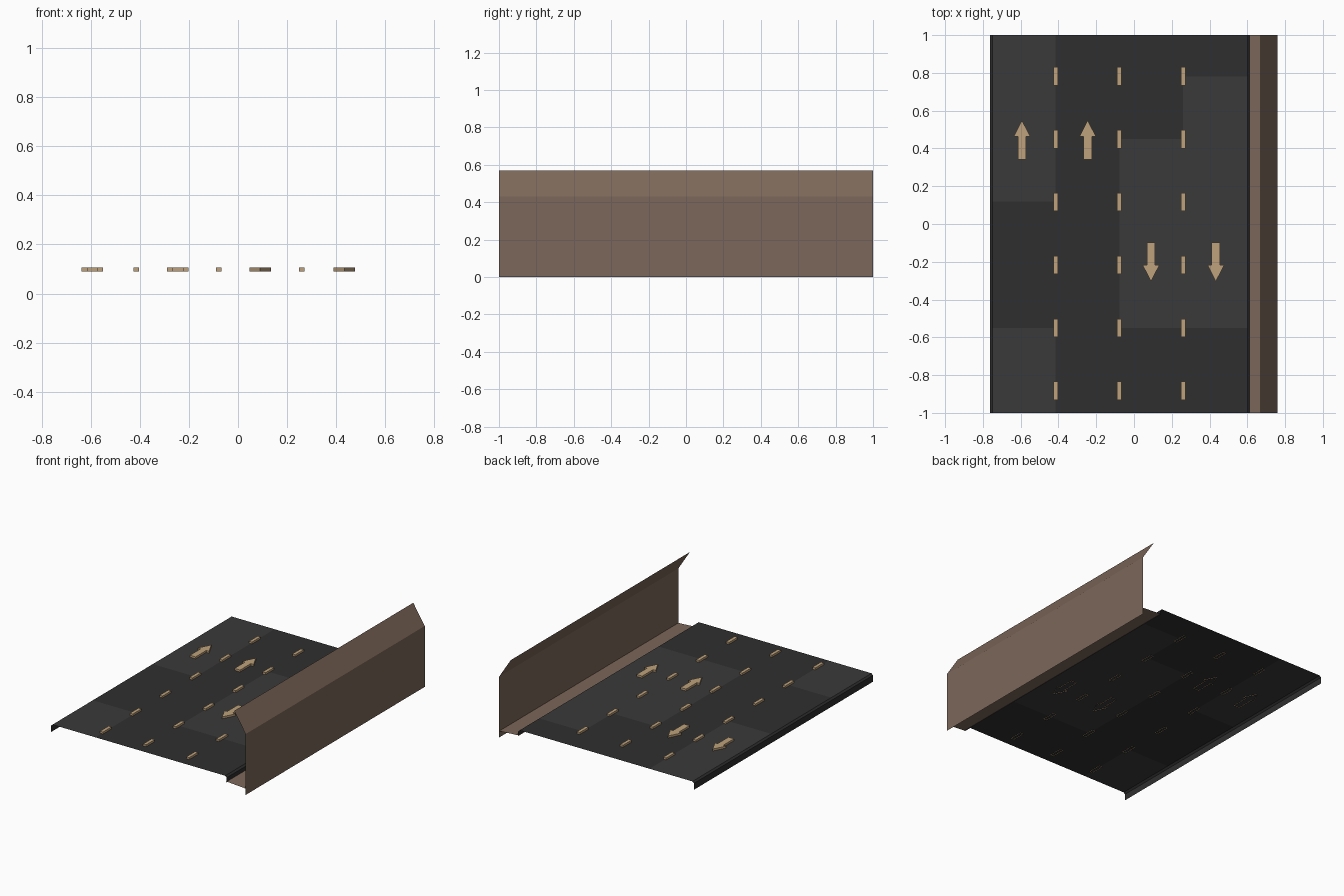
import bpy, bmesh

if "Cube" in bpy.data.objects:
    bpy.data.objects.remove(bpy.data.objects["Cube"])


def material(name, rgb):
    m = bpy.data.materials.new(name)
    m.diffuse_color = (*rgb, 1)
    m.use_nodes = True
    m.node_tree.nodes["Principled BSDF"].inputs["Base Color"].default_value = m.diffuse_color
    return m


ASPHALT = material("asphalt", (0.028, 0.028, 0.028))
PATCH = material("asphalt_patch", (0.042, 0.042, 0.042))
TAN = material("marking_tan", (0.52, 0.36, 0.20))
BROWN = material("barrier_brown", (0.20, 0.135, 0.10))


def finish(name, bm, mats):
    mesh = bpy.data.meshes.new(name)
    bm.to_mesh(mesh)
    bm.free()
    obj = bpy.data.objects.new(name, mesh)
    for m in mats:
        mesh.materials.append(m)
    bpy.context.collection.objects.link(obj)
    return obj


def add_strip(bm, profile, y0=-1, y1=1, index=0):
    """Sweep an open x-z profile along y as a thin sheet."""
    for (xa, za), (xb, zb) in zip(profile, profile[1:]):
        vs = [bm.verts.new(c) for c in
              ((xa, y0, za), (xb, y0, zb), (xb, y1, zb), (xa, y1, za))]
        bm.faces.new(vs).material_index = index


def add_marking(bm, outline, z0=0.09, z1=0.107):
    """Raised marking: top and sides, open underneath."""
    low = [bm.verts.new((x, y, z0)) for x, y in outline]
    top = [bm.verts.new((x, y, z1)) for x, y in outline]
    bm.faces.new(top)
    for i in range(len(low)):
        j = (i + 1) % len(low)
        bm.faces.new((low[i], low[j], top[j], top[i]))


# Road deck: four lanes, each split into dark and lighter patches
ROAD_Z = 0.093
lanes = [
    (-0.75, -0.415, (-1, -0.55, 0.12, 1), (1, 0, 1)),
    (-0.415, -0.078, (-1, 1), (0,)),
    (-0.078, 0.26, (-1, -0.55, 0.45, 1), (0, 1, 0)),
    (0.26, 0.60, (-1, -0.55, 0.78, 1), (0, 1, 0)),
]
bm = bmesh.new()
for x0, x1, ys, shades in lanes:
    for y0, y1, s in zip(ys, ys[1:], shades):
        add_strip(bm, [(x0, ROAD_Z), (x1, ROAD_Z)], y0, y1, s)
finish("road_deck", bm, [ASPHALT, PATCH])

# Turned-down road edges
bm = bmesh.new()
add_strip(bm, [(-0.762, 0.037), (-0.762, 0.082), (-0.75, ROAD_Z)])
add_strip(bm, [(0.60, ROAD_Z), (0.612, 0.082), (0.612, 0.05)])
bmesh.ops.remove_doubles(bm, verts=bm.verts, dist=1e-5)
finish("road_edges", bm, [ASPHALT])

# Side barrier: gutter, upright wall and inward-leaning top
bm = bmesh.new()
add_strip(bm, [(0.605, 0.055), (0.76, 0.045)])
add_strip(bm, [(0.67, 0.57), (0.76, 0.43), (0.76, 0.0)][::-1])
for f in bm.faces:
    f.normal_update()
    if f.normal.x < -0.5 or f.normal.z < -0.5:
        f.normal_flip()
bmesh.ops.remove_doubles(bm, verts=bm.verts, dist=1e-5)
finish("side_barrier", bm, [BROWN])

# Lane dashes
bm = bmesh.new()
for cx in (-0.415, -0.078, 0.26):
    for i in range(6):
        cy = 0.782 - 0.333 * i
        add_marking(bm, [(cx + sx * 0.0115, cy + sy * 0.048)
                         for sx, sy in ((-1, -1), (1, -1), (1, 1), (-1, 1))])
finish("lane_dashes", bm, [TAN])

# Direction arrows
arrow = [(-0.022, 0), (0.022, 0), (0.022, 0.12), (0.044, 0.12),
         (0, 0.207), (-0.044, 0.12), (-0.022, 0.12)]
bm = bmesh.new()
for cx, cy, d in ((-0.593, 0.342, 1), (-0.245, 0.342, 1),
                  (0.09, -0.098, -1), (0.433, -0.098, -1)):
    add_marking(bm, [(cx + d * x, cy + d * y) for x, y in arrow])
finish("direction_arrows", bm, [TAN])
